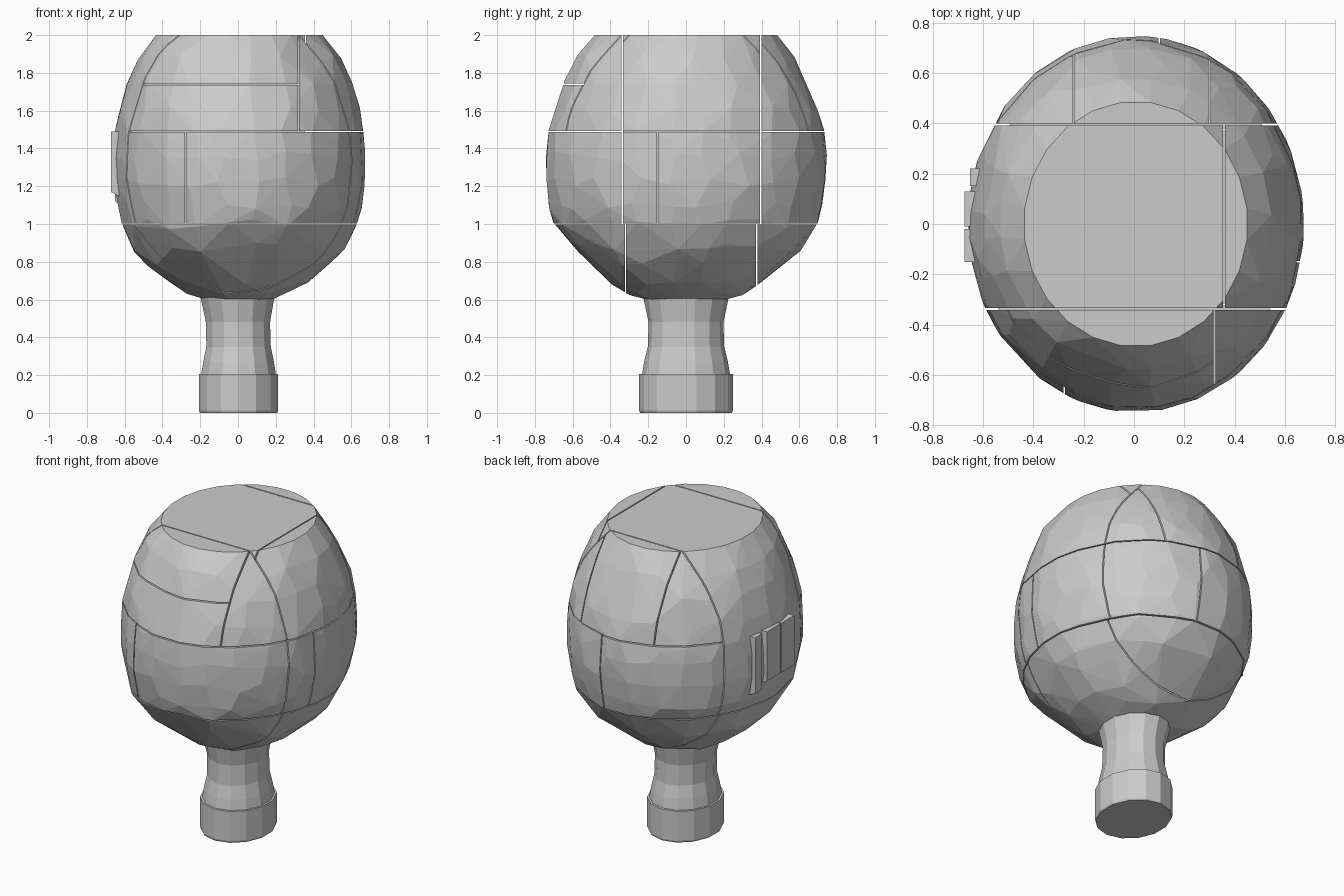
import bpy, bmesh, random
from math import sin, cos, pi
from mathutils import Vector

if "Cube" in bpy.data.objects:
    bpy.data.objects.remove(bpy.data.objects["Cube"])

random.seed(4)
GAP = 0.0035


def hull_mesh(points):
    bm = bmesh.new()
    for p in points:
        bm.verts.new(p)
    res = bmesh.ops.convex_hull(bm, input=bm.verts[:])
    junk = {g for g in res["geom_interior"] + res["geom_unused"]
            if isinstance(g, bmesh.types.BMVert) and g.is_valid}
    bmesh.ops.delete(bm, geom=list(junk), context='VERTS')
    bmesh.ops.recalc_face_normals(bm, faces=bm.faces[:])
    return bm


def finish(bm, name):
    bmesh.ops.dissolve_limit(bm, angle_limit=0.02, verts=bm.verts[:], edges=bm.edges[:])
    mesh = bpy.data.meshes.new(name)
    bm.to_mesh(mesh)
    bm.free()
    bpy.context.collection.objects.link(bpy.data.objects.new(name, mesh))


def split(points, axis, value):
    """Cut a convex chunk in two, leaving a narrow seam: (low, high)."""
    normal = Vector([float(axis == a) for a in "xyz"])
    halves = []
    for side in (1, -1):
        bm = hull_mesh(points)
        bmesh.ops.bisect_plane(bm, geom=bm.verts[:] + bm.edges[:] + bm.faces[:], dist=1e-6,
                               plane_co=normal * (value - side * GAP),
                               plane_no=normal * side, clear_outer=True)
        halves.append([v.co.copy() for v in bm.verts])
        bm.free()
    return halves


def ring(z, rx, ry, n, cx=0.0, phase=0.0, jitter=0.0):
    pts = []
    for i in range(n):
        a = 2 * pi * (i + phase + random.uniform(-jitter, jitter)) / n
        dz = random.uniform(-jitter, jitter) * 0.1
        pts.append(Vector((cx + rx * cos(a), ry * sin(a), z + dz)))
    return pts


# Rounded, slightly oval head as a faceted convex cloud
profile = [(2.0, .445, .487), (1.87, .54, .578), (1.74, .598, .645), (1.6, .64, .70),
           (1.48, .662, .732), (1.36, .668, .747), (1.22, .668, .747), (1.1, .65, .73),
           (1.0, .625, .705), (.88, .56, .615), (.8, .49, .525), (.7, .37, .395),
           (.65, .28, .31), (.597, .17, .20)]
head = []
for k, (z, rx, ry) in enumerate(profile):
    edge = k in (0, len(profile) - 1)
    head += ring(z, rx, ry, 24 if k < 11 else 16, cx=0.007, phase=0.5,
                 jitter=0.0 if edge else 0.28)

# Head split into fitted shell chunks with thin seams
lower, upper = split(head, "z", 1.0)
rest, back = split(upper, "y", 0.395)
front, middle = split(rest, "y", -0.337)
front_low, front_high = split(front, "z", 1.49)
front_high_left, front_high_right = split(front_high, "x", 0.32)
core, right = split(middle, "x", 0.357)
right_low, right_high = split(right, "z", 1.49)
back_low, back_high = split(back, "z", 1.49)
back_left, back_rest = split(back_high, "x", -0.24)
lower_rest, lower_back = split(lower, "y", 0.375)

chunks = [core, right_high, back_left]
chunks += split(front_low, "x", -0.277)
chunks += split(front_high_left, "z", 1.74) + [front_high_right]
chunks += split(right_low, "y", -0.15)
chunks += split(back_rest, "x", 0.3)
chunks += split(back_low, "x", 0.1)
chunks += split(lower_rest, "y", -0.32) + [lower_back]
for i, chunk in enumerate(chunks):
    finish(hull_mesh(chunk), f"head_shell_{i + 1}")

# Thin plates on the left cheek
for i, (x, y0, y1, z0, z1) in enumerate([(-.673, -.15, -.02, 1.17, 1.49),
                                         (-.673, -.01, .13, 1.17, 1.49),
                                         (-.652, .15, .22, 1.12, 1.48)]):
    pts = [(xx, y, z) for xx in (x, x + .06) for y in (y0, y1)
           for z in (z0 - (xx - x) * .5, z1)]
    finish(hull_mesh(pts), f"cheek_plate_{i + 1}")


def loft(name, sections, n):
    bm = bmesh.new()
    rings = [[bm.verts.new(p) for p in ring(z, rx, ry, n, cx, 0.5)]
             for z, rx, ry, cx in sections]
    for a, b in zip(rings, rings[1:]):
        for i in range(n):
            j = (i + 1) % n
            bm.faces.new((a[i], a[j], b[j], b[i]))
    bm.faces.new(rings[0][::-1])
    bm.faces.new(rings[-1])
    finish(bm, name)


# Waisted neck and the wider foot
loft("neck", [(.19, .205, .235, .003), (.27, .192, .222, .003), (.35, .175, .202, .003),
              (.48, .174, .198, 0), (.61, .20, .226, -.003)], 14)
loft("foot", [(0, .21, .243, .003), (.012, .215, .248, .003), (.205, .215, .248, .003)], 14)
